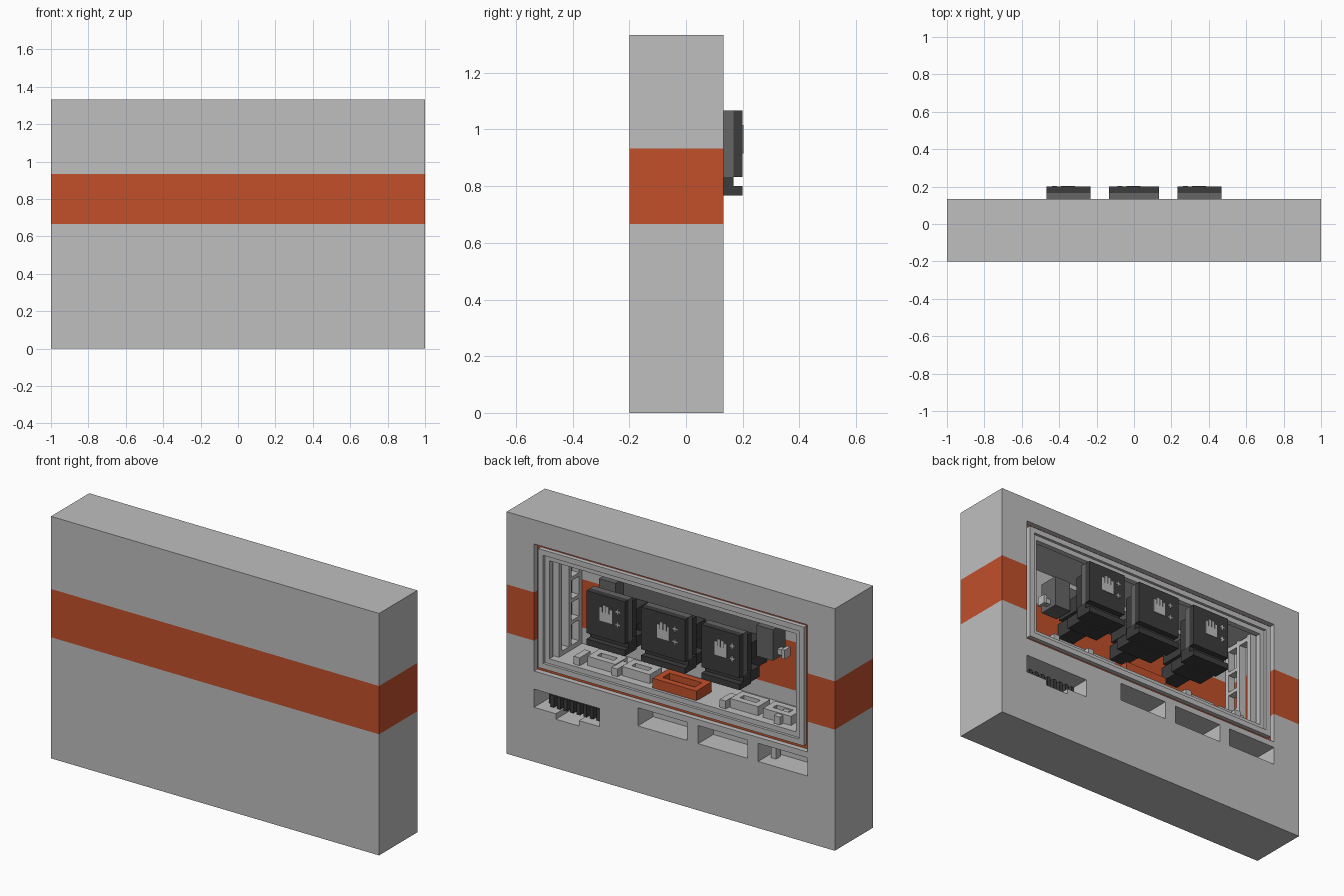
import bpy, bmesh

if "Cube" in bpy.data.objects:
    bpy.data.objects.remove(bpy.data.objects["Cube"])


def material(name, r, g, b):
    m = bpy.data.materials.new(name)
    m.diffuse_color = (r, g, b, 1)
    m.use_nodes = True
    m.node_tree.nodes["Principled BSDF"].inputs["Base Color"].default_value = m.diffuse_color
    return m


GRAY = material("light_gray", 0.52, 0.52, 0.52)
ORANGE = material("burnt_orange", 0.54, 0.08, 0.024)
DARK = material("charcoal", 0.045, 0.045, 0.045)
MID = material("dark_gray", 0.13, 0.13, 0.13)


def boxes(name, mat, *parts):
    """One object made of boxes given as (x0, x1, y0, y1, z0, z1)."""
    bm = bmesh.new()
    for x0, x1, y0, y1, z0, z1 in parts:
        for v in bmesh.ops.create_cube(bm, size=1)["verts"]:
            v.co = (x1 if v.co.x > 0 else x0,
                    y1 if v.co.y > 0 else y0,
                    z1 if v.co.z > 0 else z0)
    me = bpy.data.meshes.new(name)
    bm.to_mesh(me)
    bm.free()
    me.materials.append(mat)
    ob = bpy.data.objects.new(name, me)
    bpy.context.collection.objects.link(ob)
    return ob


def frame(x0, x1, y0, y1, z0, z1, w):
    """Upright rectangular frame, as four bars."""
    return [(x0, x1, y0, y1, z0, z0 + w), (x0, x1, y0, y1, z1 - w, z1),
            (x0, x0 + w, y0, y1, z0 + w, z1 - w), (x1 - w, x1, y0, y1, z0 + w, z1 - w)]


def tray(x0, x1, y0, y1, z0, z1, w):
    """Flat rectangular ring lying on the floor."""
    return [(x0, x1, y0, y0 + w, z0, z1), (x0, x1, y1 - w, y1, z0, z1),
            (x0, x0 + w, y0 + w, y1 - w, z0, z1), (x1 - w, x1, y0 + w, y1 - w, z0, z1)]


# Wall block with the window recess, deep bay and lower slots cut out
BACK = 0.133
FLOOR = 0.58
wall = boxes("wall_block", GRAY, (-1, 1, -0.2, BACK, 0, 1.333))
cuts = [(-0.833, 0.833, 0.1, 0.25, 0.5, 1.2),
        (-0.767, 0.767, -0.133, 0.24, FLOOR, 1.133),
        (0.433, 0.833, 0.0, 0.25, 0.3, 0.4),
        (0.56, 0.7, 0.0, 0.25, 0.27, 0.35),
        (-0.1, 0.2, 0.0, 0.25, 0.367, 0.467),
        (-0.467, -0.167, 0.0, 0.25, 0.367, 0.467),
        (-0.833, -0.533, 0.0, 0.25, 0.367, 0.467)]
bpy.context.view_layer.objects.active = wall
for c in cuts:
    cutter = boxes("cutter", GRAY, c)
    cutter.hide_render = True
    mod = wall.modifiers.new("cut", "BOOLEAN")
    mod.operation = "DIFFERENCE"
    mod.solver = "EXACT"
    mod.object = cutter
    bpy.ops.object.modifier_apply(modifier=mod.name)
    bpy.data.objects.remove(cutter)

# Orange band running through the block
wall.data.materials.clear()
wall.data.materials.append(GRAY)
wall.data.materials.append(ORANGE)
bm = bmesh.new()
bm.from_mesh(wall.data)
bmesh.ops.triangulate(bm, faces=bm.faces[:])
for z in (0.667, 0.933):
    bmesh.ops.bisect_plane(bm, geom=bm.verts[:] + bm.edges[:] + bm.faces[:],
                           plane_co=(0, 0, z), plane_no=(0, 0, 1))
for f in bm.faces:
    f.material_index = int(0.667 < f.calc_center_median().z < 0.933)
bm.to_mesh(wall.data)
bm.free()

# Orange seal and stepped window frame
boxes("window_seal", ORANGE, *frame(-0.832, 0.832, 0.1, 0.106, 0.501, 1.199, 0.07))
boxes("window_frame_outer", GRAY, *frame(-0.81, 0.81, 0.1, 0.13, 0.525, 1.18, 0.03))
boxes("window_frame_inner", GRAY, *frame(-0.782, 0.782, 0.085, 0.115, 0.552, 1.152, 0.03))

# Side racks: posts and short shelves at both ends of the bay
for s in (-1, 1):
    xs = sorted((s * 0.767, s * 0.725))
    rack = [(*xs, y, y + 0.025, FLOOR, 1.133) for y in (-0.13, -0.04, 0.045)]
    rack += [(*xs, -0.13, 0.07, z, z + 0.025) for z in (FLOOR, 1.1)]
    rack += [(*xs, -0.105, -0.04, z, z + 0.02) for z in (0.72, 0.84, 0.96)]
    boxes("side_rack", GRAY, *rack)

# Beam along the inner wall, with end boxes and knobs
boxes("rear_beam", MID, (-0.5, 0.5, -0.133, -0.07, 0.93, 1.06))
for s in (-1, 1):
    boxes("end_box", MID, (*sorted((s * 0.43, s * 0.53)), -0.11, 0.0, 0.87, 1.04))
    boxes("end_knob", GRAY, (*sorted((s * 0.53, s * 0.57)), -0.07, -0.04, 0.89, 0.92),
          (*sorted((s * 0.56, s * 0.58)), -0.08, -0.03, 0.88, 0.93))

# Three consoles with screen, lip, arm and face marks
for cx, hw in ((-0.35, 0.117), (0, 0.133), (0.35, 0.117)):
    a, b = cx - hw, cx + hw
    boxes("console_screen", DARK, (a, b, 0.167, 0.2, 0.833, 1.067))
    boxes("console_back", MID, (a, b, 0.133, 0.167, 0.833, 1.067))
    boxes("console_base", DARK, (a, b, 0.1, 0.167, 0.8, 0.833),
          (a, b, 0.1, 0.2, 0.767, 0.8),
          (a + 0.02, b - 0.02, 0.0, 0.1, 0.76, 0.82))
    boxes("console_body", DARK, (a + 0.02, b - 0.02, 0.07, 0.133, 0.82, 1.03))
    boxes("console_arm", DARK, (cx - 0.07, cx + 0.07, -0.1, 0.07, 0.86, 0.95),
          (cx - 0.05, cx + 0.05, -0.133, 0.0, 0.78, 0.86))
    # palm, fingers and two plus marks
    marks = [(cx - 0.04, cx + 0.035, 0.2, 0.203, 0.925, 0.975)]
    marks += [(cx - 0.04 + 0.02 * i, cx - 0.025 + 0.02 * i, 0.2, 0.203, 0.975, h)
              for i, h in enumerate((1.0, 1.012, 1.015, 1.0))]
    for z in (0.93, 1.0):
        px = cx - 0.075
        marks += [(px - 0.014, px + 0.014, 0.2, 0.203, z - 0.004, z + 0.004),
                  (px - 0.004, px + 0.004, 0.2, 0.203, z - 0.014, z + 0.014)]
    boxes("console_marks", GRAY, *marks)

# Floor trays and stubs
boxes("centre_tray", ORANGE, *tray(-0.133, 0.133, -0.033, 0.1, FLOOR, 0.635, 0.035),
      (-0.1, 0.1, 0.0, 0.067, FLOOR, 0.6))
for cx in (-0.6, -0.4, 0.26, 0.47):
    boxes("floor_tray", GRAY, *tray(cx - 0.085, cx + 0.085, -0.04, 0.065, FLOOR, 0.63, 0.035))
for cx in (-0.62, -0.29, 0.37, 0.6):
    boxes("floor_stub", GRAY, (cx - 0.018, cx + 0.018, 0.0, 0.095, FLOOR, 0.625))

# Ribbed insert in the notched slot and a post in the end slot
boxes("slot_insert", DARK, (0.46, 0.8, 0.0, 0.05, 0.3, 0.375),
      *[(0.47 + 0.04 * i, 0.49 + 0.04 * i, 0.05, 0.08, 0.3, 0.365) for i in range(8)])
boxes("slot_post", GRAY, (-0.59, -0.56, 0.02, 0.06, 0.367, 0.467))
